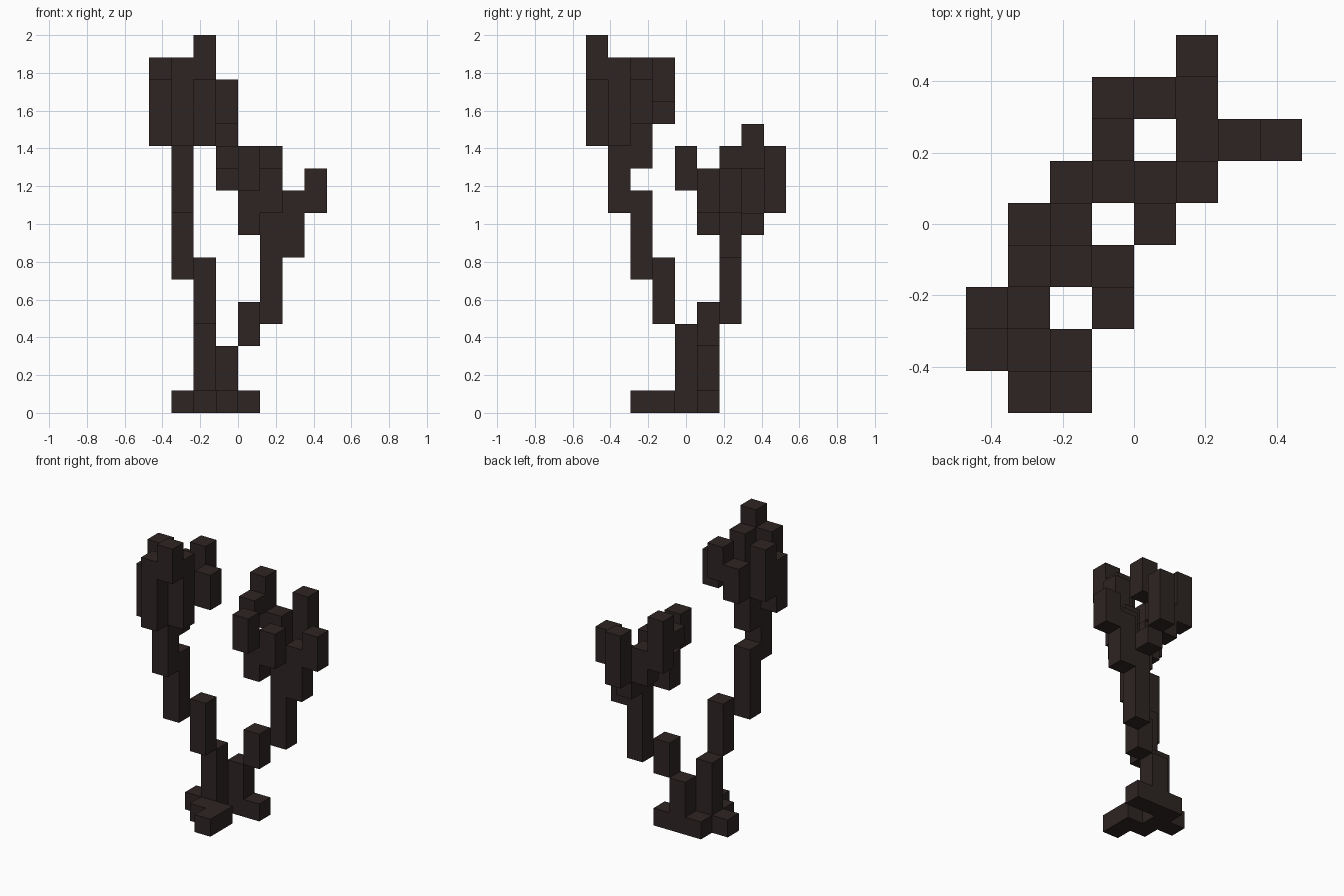
import bpy

old = bpy.data.objects.get("Cube")
if old:
    bpy.data.objects.remove(old, do_unlink=True)

U = 2 / 17  # edge length of one block

bark = bpy.data.materials.new("dark_bark")
bark.use_nodes = True
COLOR = (0.027, 0.018, 0.017, 1)
bark.diffuse_color = COLOR
bark.node_tree.nodes["Principled BSDF"].inputs["Base Color"].default_value = COLOR


def post(name, i, j, bottom, top):
    """Square post in grid cell i, j spanning two block levels."""
    bpy.ops.mesh.primitive_cube_add(
        size=1, location=((i - 3.5) * U, (j - 4) * U, (bottom + top) / 2 * U))
    ob = bpy.context.object
    ob.name = name
    ob.scale = (U, U, (top - bottom) * U)
    bpy.ops.object.transform_apply(location=False, rotation=False, scale=True)
    ob.data.materials.append(bark)


# each part: posts as (column, row, bottom level, top level)
PARTS = {
    # spreading roots
    "root": [(1, 4, 0, 1), (2, 3, 0, 1), (3, 3, 0, 1), (3, 2, 0, 1),
             (2, 5, 0, 1), (4, 5, 0, 1)],
    # split trunk
    "trunk": [(2, 4, 0, 4), (3, 5, 0, 3)],
    # tall limb
    "tall_limb": [(2, 3, 4, 7), (1, 2, 6, 10), (1, 1, 9, 12), (1, 2, 11, 13)],
    # twigs of the tall limb
    "tall_twig": [(1, 0, 12, 16), (0, 1, 12, 15), (2, 1, 12, 16), (2, 0, 15, 17),
                  (0, 2, 13, 16), (1, 3, 13, 15), (2, 3, 14, 16), (3, 2, 13, 15)],
    # short limb
    "short_limb": [(4, 5, 3, 5), (5, 6, 4, 9)],
    # twigs of the short limb
    "short_twig": [(6, 6, 7, 10), (7, 6, 9, 11), (4, 5, 8, 10), (5, 5, 9, 11),
                   (4, 4, 10, 12), (5, 7, 8, 9), (5, 8, 9, 12), (4, 7, 9, 11),
                   (3, 7, 10, 13), (3, 6, 11, 12)],
}

for part, posts in PARTS.items():
    for n, spec in enumerate(posts, 1):
        post(f"{part}_{n}", *spec)
